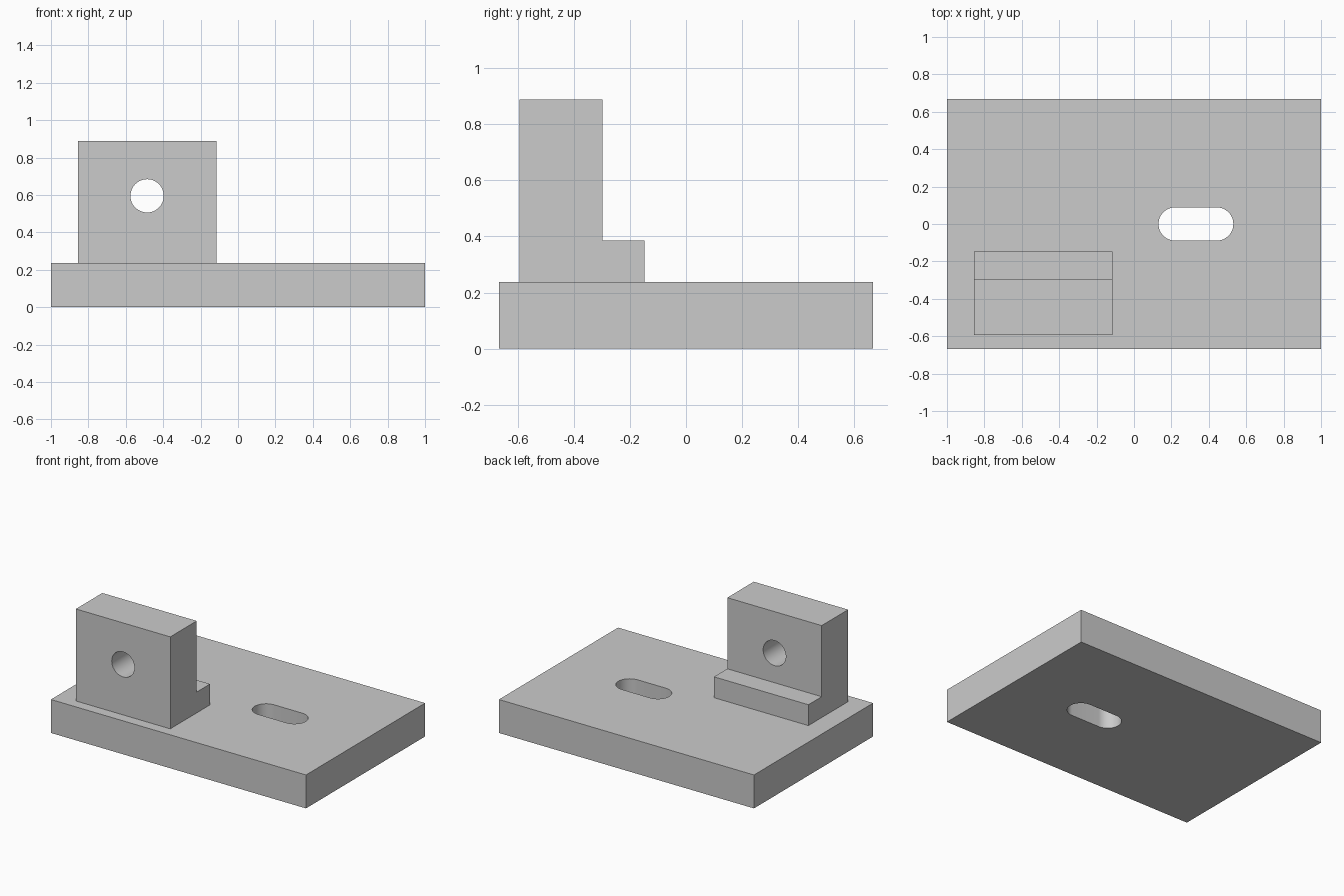
import bpy, bmesh, math
from mathutils import Vector

cube = bpy.data.objects.get("Cube")
if cube:
    bpy.data.objects.remove(cube, do_unlink=True)

# Single flat material
grey = bpy.data.materials.new("light_grey")
grey.use_nodes = True
colour = (0.6, 0.6, 0.6, 1.0)
grey.diffuse_color = colour
grey.node_tree.nodes["Principled BSDF"].inputs["Base Color"].default_value = colour


def extrude_profile(name, points, direction):
    """Solid made by sweeping a closed outline along a vector."""
    bm = bmesh.new()
    face = bm.faces.new([bm.verts.new(p) for p in points])
    result = bmesh.ops.extrude_face_region(bm, geom=[face], use_keep_orig=True)
    moved = [g for g in result["geom"] if isinstance(g, bmesh.types.BMVert)]
    bmesh.ops.translate(bm, verts=moved, vec=Vector(direction))
    bmesh.ops.recalc_face_normals(bm, faces=bm.faces)
    mesh = bpy.data.meshes.new(name)
    bm.to_mesh(mesh)
    bm.free()
    mesh.materials.append(grey)
    obj = bpy.data.objects.new(name, mesh)
    bpy.context.collection.objects.link(obj)
    return obj


def slot_outline(radius, half_run, steps=24):
    """Rounded slot outline in 2D; a circle when half_run is zero."""
    outline = []
    for side in (1, -1):
        start = -math.pi / 2 if side > 0 else math.pi / 2
        for i in range(steps + (1 if half_run else 0)):
            a = start + math.pi * i / steps
            outline.append((side * half_run + radius * math.cos(a), radius * math.sin(a)))
    return outline


def cut(obj, cutter):
    """Subtract the cutter, then smooth the curved walls."""
    cutter.hide_render = True
    mod = obj.modifiers.new("hole", "BOOLEAN")
    mod.operation = "DIFFERENCE"
    mod.solver = "EXACT"
    mod.object = cutter
    bpy.ops.object.select_all(action="DESELECT")
    bpy.context.view_layer.objects.active = obj
    obj.select_set(True)
    bpy.ops.object.modifier_apply(modifier=mod.name)
    bpy.data.objects.remove(cutter, do_unlink=True)
    bpy.ops.object.shade_smooth_by_angle(angle=math.radians(30))


plate_top = 0.237
hole_radius = 0.089

# Base plate with a rounded slot through it
base_plate = extrude_profile(
    "base_plate",
    [(sx, sy * 0.667, 0) for sx, sy in ((-1, -1), (1, -1), (1, 1), (-1, 1))],
    (0, 0, plate_top))
slot_cutter = extrude_profile(
    "slot_cutter",
    [(0.331 + u, v, -0.1) for u, v in slot_outline(hole_radius, 0.111)],
    (0, 0, 0.5))
cut(base_plate, slot_cutter)

# Upright bracket: L-shaped side profile swept along x, with a round bore
left, right = -0.856, -0.116
front, back, foot_back = -0.593, -0.297, -0.148
bracket_top, foot_top = 0.889, 0.385
profile = [(front, plate_top), (foot_back, plate_top), (foot_back, foot_top),
           (back, foot_top), (back, bracket_top), (front, bracket_top)]
bracket = extrude_profile("bracket", [(left, y, z) for y, z in profile], (right - left, 0, 0))
bore_cutter = extrude_profile(
    "bore_cutter",
    [((left + right) / 2 + u, front - 0.1, 0.595 + v) for u, v in slot_outline(hole_radius, 0)],
    (0, 0.6, 0))
cut(bracket, bore_cutter)
